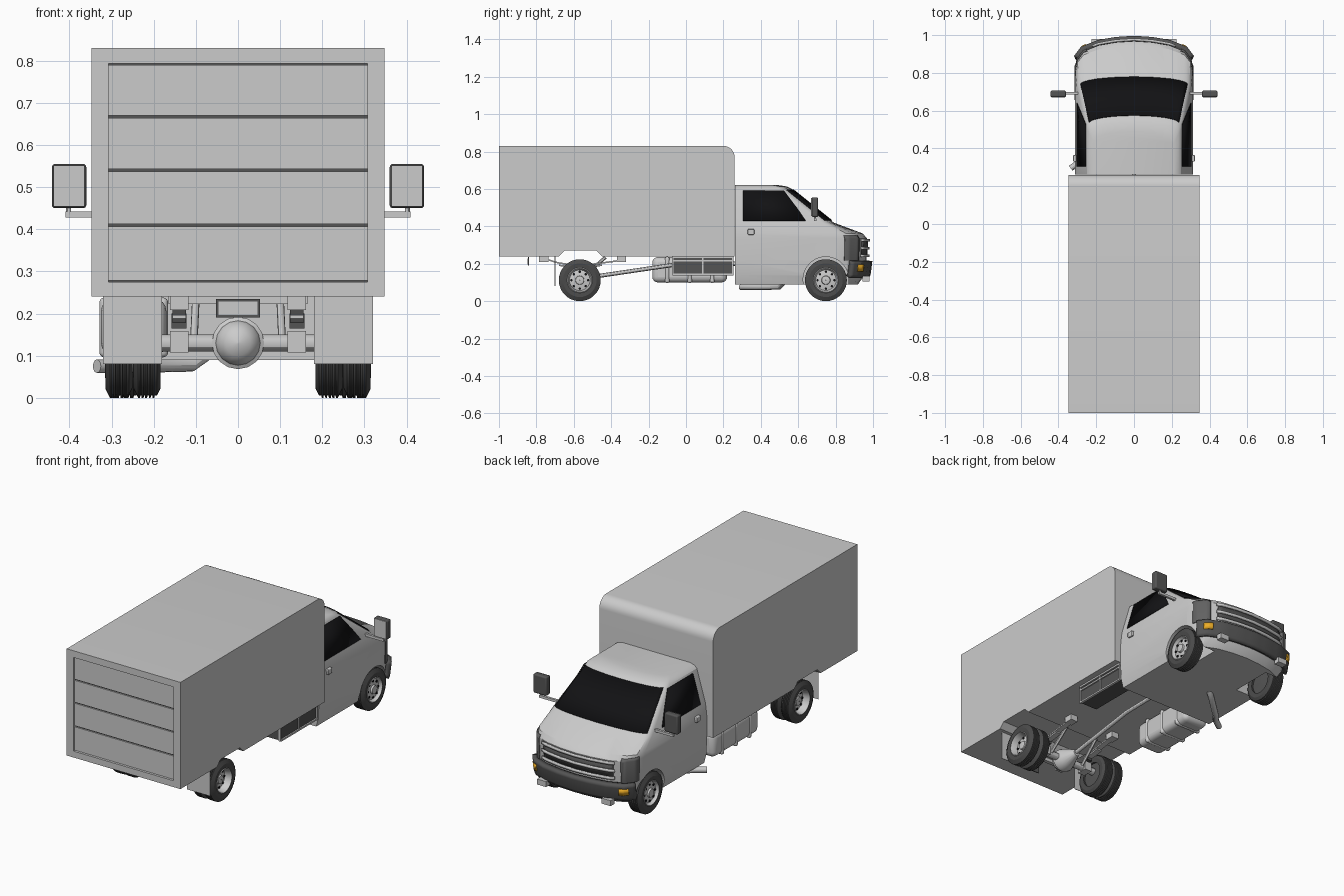
import bpy, bmesh, math
from mathutils import Vector

if "Cube" in bpy.data.objects:
    bpy.data.objects.remove(bpy.data.objects["Cube"])


def material(name, rgb):
    m = bpy.data.materials.new(name)
    m.diffuse_color = (*rgb, 1)
    m.use_nodes = True
    m.node_tree.nodes["Principled BSDF"].inputs["Base Color"].default_value = m.diffuse_color
    return m


BLACK = material("glass_black", (.006, .006, .007))
DARK = material("dark_plastic", (.09, .09, .09))
RUBBER = material("rubber", (.07, .07, .07))
LAMP = material("lamp_grey", (.12, .12, .12))
ORANGE = material("indicator_orange", (.85, .42, .02))


def mesh(name, verts, faces, mat=None, thick=0):
    me = bpy.data.meshes.new(name)
    me.from_pydata([tuple(v) for v in verts], [], faces)
    bm = bmesh.new()
    bm.from_mesh(me)
    bmesh.ops.recalc_face_normals(bm, faces=bm.faces)
    bm.to_mesh(me)
    bm.free()
    ob = bpy.data.objects.new(name, me)
    bpy.context.collection.objects.link(ob)
    if mat:
        me.materials.append(mat)
    if thick:
        s = ob.modifiers.new("thick", 'SOLIDIFY')
        s.thickness, s.offset = thick, 0
    return ob


def loft(name, rings, mat=None, cap=True):
    n = len(rings[0])
    faces = [(r * n + i, r * n + (i + 1) % n, (r + 1) * n + (i + 1) % n, (r + 1) * n + i)
             for r in range(len(rings) - 1) for i in range(n)]
    if cap:
        faces += [tuple(range(n)), tuple(range((len(rings) - 1) * n, len(rings) * n))]
    return mesh(name, [p for r in rings for p in r], faces, mat)


def box(name, x, y, z, mat=None, bevel=0):
    ob = loft(name, [[(x[0], y[0], h), (x[1], y[0], h), (x[1], y[1], h), (x[0], y[1], h)] for h in z], mat)
    if bevel:
        b = ob.modifiers.new("bevel", 'BEVEL')
        b.width, b.segments = bevel, 4
    return ob


def tube(name, pts, radius, mat=None, segs=12):
    pts = [Vector(p) for p in pts]
    rings = []
    for i, p in enumerate(pts):
        d = (pts[min(i + 1, len(pts) - 1)] - pts[max(i - 1, 0)]).normalized()
        a = d.cross(Vector((0, 0, 1)) if abs(d.z) < .9 else Vector((1, 0, 0))).normalized()
        b = d.cross(a)
        rings.append([p + radius * (a * math.cos(t) + b * math.sin(t))
                      for t in (2 * math.pi * k / segs for k in range(segs))])
    return loft(name, rings, mat)


def lathe(name, prof, loc, mat=None, segs=32, axis='x', cap=False):
    def pt(h, r, t):
        c, s = r * math.cos(t), r * math.sin(t)
        return (loc[0] + h, loc[1] + c, loc[2] + s) if axis == 'x' else (loc[0] + c, loc[1] + h, loc[2] + s)
    return loft(name, [[pt(h, r, 2 * math.pi * k / segs) for k in range(segs)] for h, r in prof], mat, cap)


def cut(ob, cutter):
    m = ob.modifiers.new("cut", 'BOOLEAN')
    m.operation, m.object, m.solver = 'DIFFERENCE', cutter, 'EXACT'
    bpy.context.view_layer.objects.active = ob
    bpy.ops.object.modifier_apply(modifier=m.name)
    bpy.data.objects.remove(cutter)


# Cargo box: side profile with wheel notch and rounded front top edge
side = [(-1, .24), (-.68, .24), (-.65, .27), (-.48, .27), (-.45, .24), (.26, .24)]
side += [(.2 + .06 * math.cos(a), .77 + .06 * math.sin(a)) for a in (math.pi / 2 * k / 8 for k in range(9))]
side += [(-1, .83)]
cargo = loft("cargo_box", [[(x, y, z) for y, z in side] for x in (-.348, .348)])
cut(cargo, box("door_cutter", (-.307, .307), (-1.1, -.984), (.275, .793)))
edges = [.275, .41, .54, .667, .793]
for z0, z1 in zip(edges, edges[1:]):
    box("roller_door_panel", (-.307, .307), (-.992, -.983), (z0 + .003, z1 - .003))
box("door_gap_backing", (-.307, .307), (-.985, -.983), (.275, .793), DARK)

# Cab: horizontal outlines (z, front y, half width, corner depth)
RINGS = [(.09, .92, .295, 1), (.14, .955, .308, 1), (.22, .965, .312, 1), (.335, .968, .312, 1),
         (.362, .945, .31, .9), (.42, .79, .303, .4), (.60, .565, .25, .4), (.613, .54, .236, .4), (.621, .49, .21, .4)]
CURVE = [(0, 0), (.3, .006), (.6, .022), (.86, .055), (.965, .1), (1, .16)]
BACK = .262


def cab_pt(u, z, off=0.0):
    # u: 0 = nose centre, +-5 = start of the side, +-6 = back of the cab
    i = max(k for k in range(len(RINGS) - 1) if RINGS[k][0] <= z + 1e-6)
    a, b = RINGS[i], RINGS[i + 1]
    f = (z - a[0]) / (b[0] - a[0])
    yf, w, k = (a[j] + f * (b[j] - a[j]) for j in (1, 2, 3))
    s, v = (1 if u >= 0 else -1), abs(u)
    if v > 5:
        y5 = yf - k * CURVE[5][1]
        return Vector((s * (w + off * .3), y5 + (v - 5) * (BACK - y5), z))
    j = min(int(v), 4)
    g = v - j
    cx, cy = (CURVE[j][q] + g * (CURVE[j + 1][q] - CURVE[j][q]) for q in (0, 1))
    return Vector((s * (w * cx + off * .3 * v / 5), yf - k * cy + off, z))


us = [-6 + .5 * k for k in range(25)]
us = [u for u in us if abs(u) not in (5.5,)]
cab = loft("cab_body", [[cab_pt(u, r[0]) for u in us] for r in RINGS])
for s in (-1, 1):
    cut(cab, lathe("arch_cutter", [(-.09, .122), (.09, .122)], (s * .265, .748, .115), segs=40, cap=True))


def patch(name, u0, u1, zs, off, mat=None, thick=.004, n=14):
    ul = [u0 + (u1 - u0) * k / n for k in range(n + 1)]
    verts = [cab_pt(u, z, off) for z in zs for u in ul]
    faces = [(r * (n + 1) + i, r * (n + 1) + i + 1, (r + 1) * (n + 1) + i + 1, (r + 1) * (n + 1) + i)
             for r in range(len(zs) - 1) for i in range(n)]
    return mesh(name, verts, faces, mat, thick)


# Windscreen, grille, bumper
patch("windscreen", -3.8, 3.8, (.432, .5, .595), .004, BLACK)
patch("grille", -2.3, 2.3, (.245, .325), .003, DARK)
for z in (.242, .283, .325):
    patch("grille_bar", -2.4, 2.4, (z - .007, z + .007), .009, thick=.012)
patch("bumper", -4, 4, (.13, .145, .2, .216), .016, DARK, thick=.032, n=24)

for s in (-1, 1):
    # Lamps and tow hooks
    patch("headlight", s * 2.75, s * 4.4, (.218, .22, .335, .35), .005, LAMP)
    patch("indicator", s * 2.75, s * 3.5, (.16, .195), .034, ORANGE, .008)
    box("tow_hook", sorted((s * .17, s * .225)), (.945, .98), (.105, .135))
    # Side window and door handle
    win = [(.305, .43), (.64, .43), (.585, .51), (.525, .59), (.305, .59)]
    mesh("side_window", [(s * (.303 - (z - .42) * .294 + .002), y, z) for y, z in win],
         [tuple(range(5))], BLACK, .004)
    box("door_handle", sorted((s * .30, s * .322)), (.33, .365), (.355, .385), None, .004)
    # Mirror with arm
    box("mirror_arm", sorted((s * .29, s * .41)), (.685, .698), (.428, .442))
    tube("mirror_post", [(s * .402, .69, .435), (s * .402, .69, .46)], .006)
    box("mirror_head", sorted((s * .36, s * .442)), (.672, .706), (.45, .555), DARK, .008)
    box("mirror_glass", sorted((s * .364, s * .438)), (.669, .673), (.454, .551))


# Wheels: ribbed tyre, dished rim, hub and dark vent holes
def wheel(name, s, xo, xi, y, dish):
    w = xo - xi
    prof = [(0, .066), (-.002, .09), (.006, .106)]
    n = 5
    for k in range(n):
        a = .009 + (w - .018) * k / n
        b = .009 + (w - .018) * (k + 1) / n
        prof += [(a, .112), (b - .004, .112), (b - .003, .107), (b, .107)]
    prof += [(w - .006, .106), (w + .002, .09), (w, .066), (0, .066)]
    lathe(name + "_tyre", [(-s * h, r) for h, r in prof], (s * xo, y, .112), RUBBER, 36)
    rim = [(0, .068), (-.003, .064), (.008, .06), (dish, .055), (dish - .004, .035),
           (dish - .005, .024), (dish - .015, .022), (dish - .017, .012), (dish - .017, .001)]
    lathe(name + "_rim", [(-s * h, r) for h, r in rim], (s * xo, y, .112))
    for k in range(8):
        t = math.pi / 4 * k
        x = s * (xo - dish + .004)
        lathe(name + "_vent", [(-.002, .0065), (.002, .0065)],
              (x, y + .045 * math.cos(t), .112 + .045 * math.sin(t)), BLACK, 10, cap=True)
    lathe(name + "_back", [(-s * (w - .01), .066), (-s * (w - .008), .001)], (s * xo, y, .112), DARK)


for s in (-1, 1):
    wheel("front_wheel", s, .312, .235, .748, .014)
    wheel("rear_outer_wheel", s, .313, .253, -.568, .035)
    wheel("rear_inner_wheel", s, .246, .186, -.568, .035)
    box("mud_flap", sorted((s * .18, s * .32)), (-.702, -.699), (.08, .245))
    # Leaf spring, seat block, clamps and damper
    leaf = [(-.765, .225), (-.68, .20), (-.57, .185), (-.45, .20), (-.34, .215)]
    for d in (0, .012):
        loft("leaf_spring", [[(s * .14 + dx, y, z - d + dz) for dx, dz in
                              ((-.016, 0), (.016, 0), (.016, .008), (-.016, .008))] for y, z in leaf[d > 0:5 - (d > 0)]])
    box("spring_seat", sorted((s * .122, s * .158)), (-.61, -.53), (.165, .2), DARK)
    box("axle_clamp", sorted((s * .118, s * .162)), (-.6, -.54), (.108, .158))
    for y in (-.76, -.345):
        box("spring_hanger", sorted((s * .118, s * .162)), (y - .025, y + .025), (.208, .24))
    tube("damper", [(s * .105, -.55, .13), (s * .1, -.43, .235)], .009)

# Rear axle, differential, drive shaft, crossmember and plate
tube("rear_axle", [(-.26, -.568, .13), (.26, -.568, .13)], .02)
lathe("differential", [(-.068, .002), (-.06, .03), (-.042, .048), (-.025, .053), (-.02, .062), (0, .062),
                       (.03, .05), (.1, .018)], (0, -.568, .13), None, 16, 'y', True)
tube("drive_shaft", [(0, -.5, .13), (0, -.06, .195), (0, .27, .2)], .011)
box("crossmember", (-.165, .165), (-.775, -.755), (.222, .24))
box("plate_frame", (-.052, .052), (-.845, -.84), (.19, .235), DARK)
box("rear_plate", (-.046, .046), (-.848, -.844), (.197, .228))

# Fuel tank with straps (left), storage tray (right), exhaust
box("fuel_tank", (-.325, -.17), (-.18, .22), (.1, .236), None, .03)
for y in (-.1, .02, .14):
    box("tank_strap", (-.329, -.166), (y - .012, y + .012), (.096, .238), None, .03)
box("side_tray", (.2, .306), (-.07, .255), (.142, .242), DARK)
for z in (.142, .215, .235):
    box("tray_rail", (.3, .314), (-.072, .255), (z - .004, z + .005))
for y in (-.07, .09, .25):
    box("tray_post", (.3, .313), (y - .004, y + .004), (.14, .24))
tube("exhaust_pipe", [(-.08, .52, .1), (-.11, .5, .078), (-.24, .38, .075), (-.28, .335, .075), (-.335, .295, .075)], .016)

# Smooth shading with sharp edges kept
for ob in bpy.data.objects:
    ob.select_set(ob.type == 'MESH')
bpy.context.view_layer.objects.active = cab
bpy.ops.object.shade_smooth_by_angle(angle=math.radians(30))
